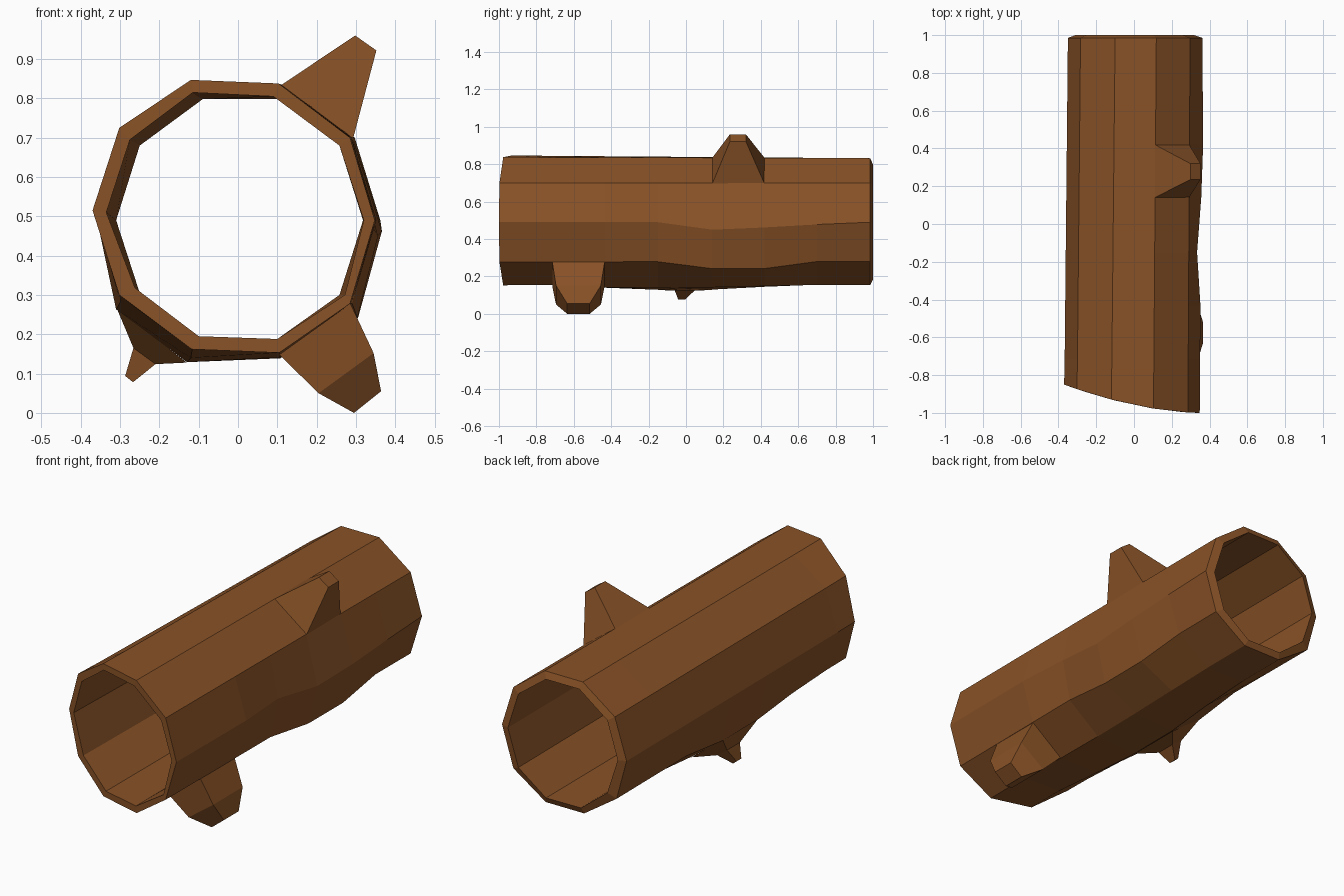
import bpy, bmesh

if "Cube" in bpy.data.objects:
    bpy.data.objects.remove(bpy.data.objects["Cube"])

bark = bpy.data.materials.new("brown bark")
bark.diffuse_color = (0.25, 0.085, 0.02, 1)
bark.use_nodes = True
bark.node_tree.nodes["Principled BSDF"].inputs["Base Color"].default_value = bark.diffuse_color


def loft(name, rings, closed_loop=False, cap_end=False):
    """Skin equal-sized rings of points, one after another."""
    bm = bmesh.new()
    vs = [[bm.verts.new(p) for p in r] for r in rings]
    pairs = list(zip(vs, vs[1:]))
    if closed_loop:
        pairs.append((vs[-1], vs[0]))
    for a, b in pairs:
        n = len(a)
        for i in range(n):
            j = (i + 1) % n
            bm.faces.new((a[i], a[j], b[j], b[i]))
    if cap_end:
        bm.faces.new(vs[-1])
    bmesh.ops.recalc_face_normals(bm, faces=bm.faces)
    me = bpy.data.meshes.new(name)
    bm.to_mesh(me)
    bm.free()
    me.materials.append(bark)
    ob = bpy.data.objects.new(name, me)
    bpy.context.collection.objects.link(ob)
    return ob


# Ten-sided profiles (x, z), clockwise from top left
outer_front = [(-.12, .847), (.103, .838), (.285, .70), (.348, .49), (.285, .278),
               (.105, .153), (-.118, .162), (-.302, .30), (-.37, .515), (-.302, .725)]
outer_back = [(-.10, .832), (.118, .832), (.297, .70), (.362, .49), (.297, .28),
              (.112, .155), (-.108, .155), (-.293, .28), (-.35, .49), (-.283, .70)]
inner_front = [(-.115, .815), (.09, .805), (.258, .68), (.32, .49), (.272, .30),
               (.10, .188), (-.10, .195), (-.262, .318), (-.335, .51), (-.275, .695)]
inner_back = [(-.09, .798), (.10, .798), (.258, .68), (.318, .49), (.258, .30),
              (.10, .185), (-.10, .187), (-.25, .305), (-.31, .49), (-.25, .68)]

# Dents in the bark: (station, side) -> (dx, dz)
stations = [-.715, -.435, -.15, .14, .42, .70]
dents = {(2, 3): (-.02, 0), (3, 3): (0, -.04), (4, 3): (.008, -.028), (5, 3): (.004, -.012),
         (3, 4): (.012, -.037), (4, 4): (.012, -.037),
         (1, 6): (-.005, -.02), (2, 6): (-.016, -.03), (3, 6): (-.016, -.028), (4, 6): (-.004, -.012),
         (1, 7): (0, -.012), (2, 7): (-.012, -.028), (3, 7): (-.012, -.026),
         (1, 5): (0, -.012), (2, 5): (0, -.015), (3, 5): (0, -.012), (4, 5): (0, -.006)}


def front_y(x):
    """Slanted saw cut at the front end."""
    return -1 + .15 * ((.36 - x) / .73) ** 1.8


def outer_ring(y, k):
    t = (y + 1) / 1.985
    ring = []
    for i, (a, b) in enumerate(zip(outer_front, outer_back)):
        dx, dz = dents.get((k, i), (0, 0))
        ring.append((a[0] + (b[0] - a[0]) * t + dx, y, a[1] + (b[1] - a[1]) * t + dz))
    return ring


# Hollow log: outer skin, back rim, inner skin, front rim
rings = [[(x, front_y(x), z) for x, z in outer_front]]
rings += [outer_ring(y, k) for k, y in enumerate(stations)]
rings += [[(x, .985, z) for x, z in outer_back],
          [(x, 1.0, z) for x, z in inner_back],
          [(x, front_y(x), z) for x, z in inner_front]]
loft("hollow_log", rings, closed_loop=True)


# Branch stubs: each level is (edge point a, edge point b, y start, y end)
def stub(name, levels):
    loft(name, [[(a[0], y0, a[1]), (a[0], y1, a[1]), (b[0], y1, b[1]), (b[0], y0, b[1])]
                for a, b, y0, y1 in levels], cap_end=True)


stub("upper_right_stub", [((.11, .834), (.292, .695), .14, .42),
                          ((.298, .96), (.352, .922), .235, .32)])
stub("lower_right_stub", [((.286, .278), (.105, .148), -.715, -.435),
                          ((.345, .152), (.205, .05), -.695, -.455),
                          ((.364, .055), (.295, 0), -.635, -.515)])
stub("lower_left_twig", [((-.308, .265), (-.13, .128), -.15, .14),
                         ((-.266, .165), (-.21, .124), -.06, .045),
                         ((-.287, .094), (-.267, .078), -.042, -.003)])
